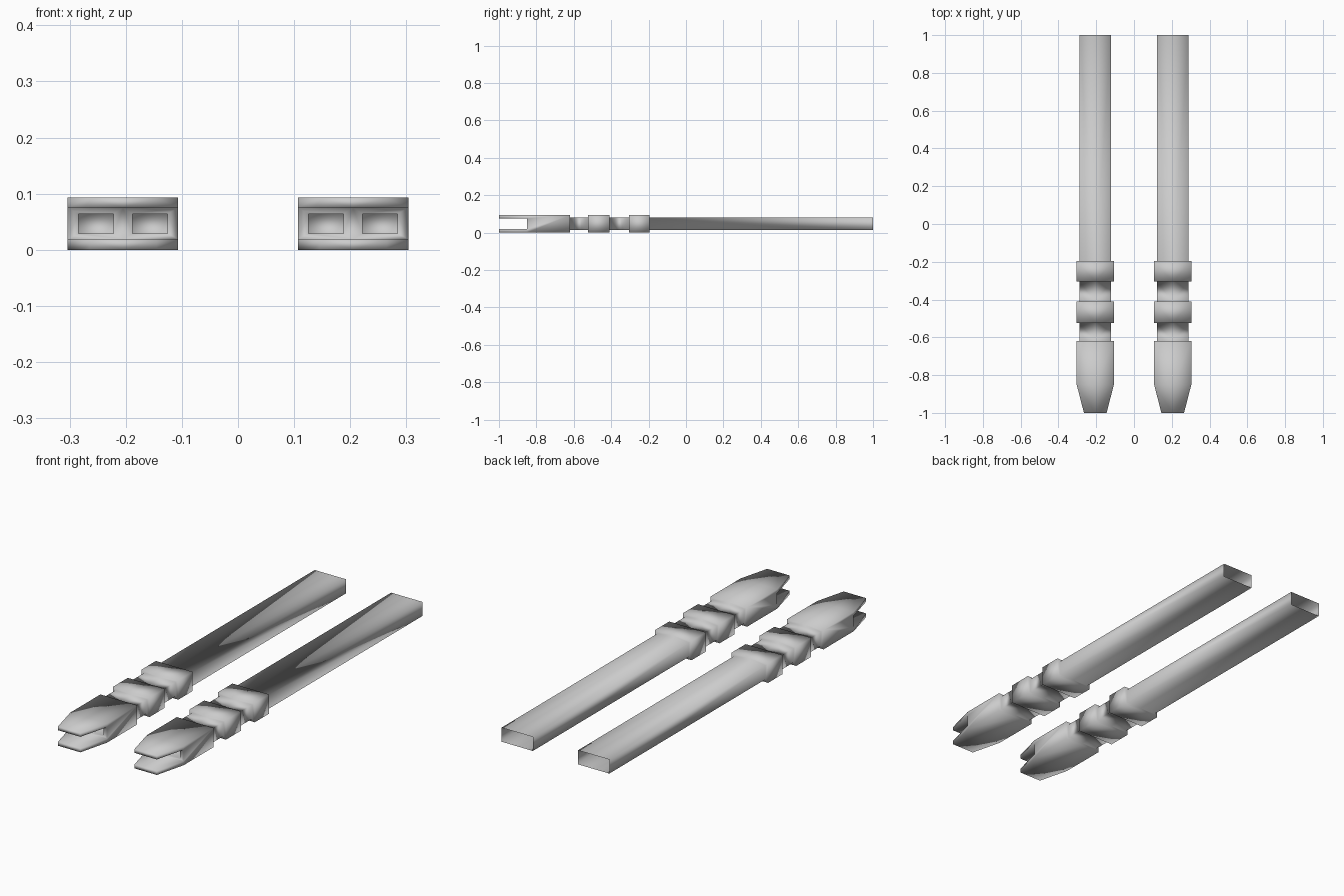
import bpy, bmesh

if "Cube" in bpy.data.objects:
    bpy.data.objects.remove(bpy.data.objects["Cube"])

HEAD = (0.0985, 0.0, 0.093)      # half width, bottom, top
CORE = (0.084, 0.013, 0.081)
SLOT0, SLOT1 = 0.019, 0.075      # jaw gap heights
NECK, TIP, TIP_W = -0.85, -1.0, 0.06

bm = bmesh.new()


def face(*pts):
    bm.faces.new([bm.verts.new(p) for p in pts])


def quad_strip(a, b, close=False):
    n = len(a)
    for i in range(n if close else n - 1):
        j = (i + 1) % n
        face(a[i], a[j], b[j], b[i])


def ring(y, section):
    w, z0, z1 = section
    return [(0, y, z0), (w, y, z0), (w, y, z1), (0, y, z1)]


# Stepped body with two collars (right half), open at the back
stations = [(1.0, CORE)]
for y0, y1 in ((-0.195, -0.305), (-0.41, -0.525)):
    stations += [(y0, CORE), (y0, HEAD), (y1, HEAD), (y1, CORE)]
stations += [(-0.62, CORE), (-0.62, HEAD)]
rings = [ring(*s) for s in stations]
for a, b in zip(rings, rings[1:]):
    quad_strip(a, b)

# Head up to the jaws
w, z0, z1 = HEAD
a, b = rings[-1], ring(NECK, HEAD)
face(a[0], a[1], b[1], b[0])
face(a[2], a[3], b[3], b[2])
face(a[1], a[2], b[2], (w, NECK, SLOT1), (w, NECK, SLOT0), b[1])

# Tapered upper and lower jaws
for lo, hi in ((z0, SLOT0), (SLOT1, z1)):
    p, q = ring(NECK, (w, lo, hi)), ring(TIP, (TIP_W, lo, hi))
    quad_strip(p, q)
    face(*q)

# Block face between the jaws, with a recessed window
def rect(x0, x1, y, lo, hi):
    return [(x0, y, lo), (x1, y, lo), (x1, y, hi), (x0, y, hi)]

outer = rect(0, w, NECK, SLOT0, SLOT1)
window = rect(0.017, 0.079, NECK, 0.029, 0.064)
floor = rect(0.017, 0.079, NECK + 0.1, 0.029, 0.064)
quad_strip(outer, window, True)
quad_strip(window, floor, True)
face(*floor)

bmesh.ops.remove_doubles(bm, verts=bm.verts, dist=1e-5)
bmesh.ops.recalc_face_normals(bm, faces=bm.faces)
for f in bm.faces:
    f.smooth = True
mesh = bpy.data.meshes.new("forked_rod")
bm.to_mesh(mesh)
bm.free()
# Make sure the normals point outwards (top of the body faces up)
top = max(mesh.polygons, key=lambda p: p.area * (p.center.z > 0.08))
if top.normal.z < 0:
    mesh.flip_normals()

# Two rods side by side, each mirrored about its own centre
for name, x in (("left_rod", -0.205), ("right_rod", 0.205)):
    ob = bpy.data.objects.new(name, mesh)
    ob.location.x = x
    bpy.context.collection.objects.link(ob)
    m = ob.modifiers.new("mirror", 'MIRROR')
    m.use_clip = True
